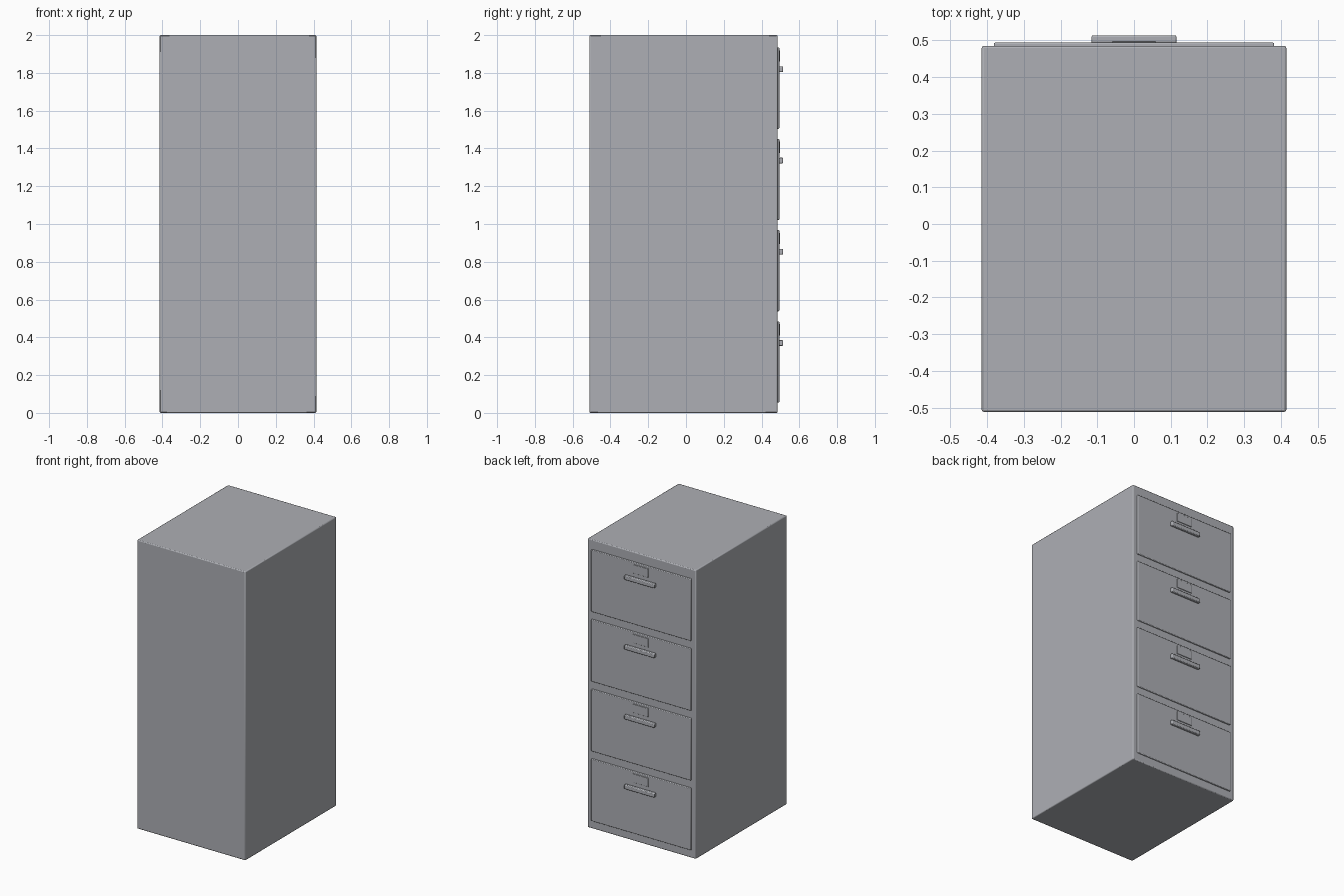
import bpy

cube = bpy.data.objects.get("Cube")
if cube:
    bpy.data.objects.remove(cube, do_unlink=True)

# Painted steel
steel = bpy.data.materials.new("grey_steel")
steel.use_nodes = True
GREY = (0.42, 0.43, 0.46, 1)
steel.diffuse_color = GREY
steel.node_tree.nodes["Principled BSDF"].inputs["Base Color"].default_value = GREY


def box(name, low, high, bevel, segments=2):
    """Box between two corners with softened edges."""
    centre = [(a + b) / 2 for a, b in zip(low, high)]
    bpy.ops.mesh.primitive_cube_add(size=1, location=centre)
    ob = bpy.context.object
    ob.name = name
    ob.scale = [b - a for a, b in zip(low, high)]
    bpy.ops.object.transform_apply(location=False, rotation=False, scale=True)
    ob.data.materials.append(steel)
    mod = ob.modifiers.new("soft_edges", "BEVEL")
    mod.width = bevel
    mod.segments = segments
    bpy.ops.object.shade_smooth_by_angle()
    return ob


# Cabinet body; the drawers are on the +y side
FACE = 0.485
PANEL = 0.494
box("cabinet_body", (-0.415, -0.512, 0), (0.415, FACE, 2), 0.006)

# Four identical drawers, each with a label holder and a pull
for i in range(4):
    z = 0.055 + i * 0.483
    n = i + 1
    box(f"drawer_front_{n}", (-0.382, FACE - 0.01, z), (0.382, PANEL, z + 0.43), 0.004)
    box(f"label_holder_{n}", (-0.06, PANEL - 0.005, z + 0.355), (0.06, PANEL + 0.004, z + 0.415), 0.002)
    box(f"drawer_pull_{n}", (-0.116, PANEL - 0.002, z + 0.3), (0.116, 0.514, z + 0.33), 0.005)
